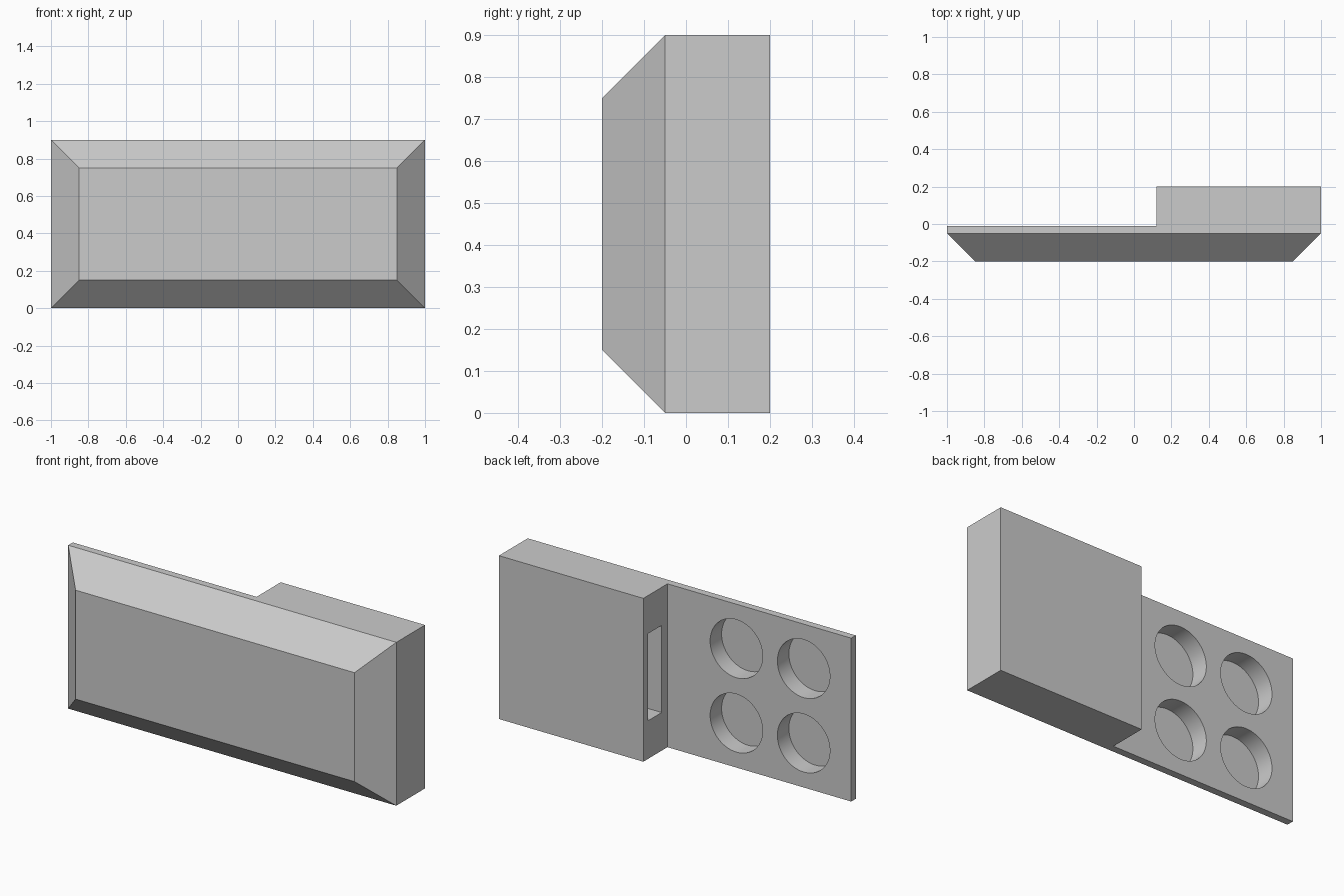
import bpy
import bmesh
import math
from mathutils import Matrix, Vector

cube = bpy.data.objects.get("Cube")
if cube:
    bpy.data.objects.remove(cube, do_unlink=True)

# Single grey plastic
GREY = (0.6, 0.6, 0.6, 1)
mat = bpy.data.materials.new("grey_plastic")
mat.use_nodes = True
mat.diffuse_color = GREY
mat.node_tree.nodes["Principled BSDF"].inputs["Base Color"].default_value = GREY


def make_object(name, bm):
    bmesh.ops.recalc_face_normals(bm, faces=bm.faces)
    mesh = bpy.data.meshes.new(name)
    bm.to_mesh(mesh)
    bm.free()
    mesh.materials.append(mat)
    obj = bpy.data.objects.new(name, mesh)
    bpy.context.collection.objects.link(obj)
    return obj


def box_cutter(name, low, high):
    bm = bmesh.new()
    low, high = Vector(low), Vector(high)
    size = Matrix.Diagonal((high - low).to_4d())
    size[3][3] = 1
    bmesh.ops.create_cube(bm, size=1, matrix=Matrix.Translation((low + high) / 2) @ size)
    return make_object(name, bm)


def round_cutter(name, x, z, radius, y_low, y_high):
    bm = bmesh.new()
    place = Matrix.Translation((x, (y_low + y_high) / 2, z)) @ Matrix.Rotation(math.pi / 2, 4, "X")
    bmesh.ops.create_cone(bm, cap_ends=True, segments=64, radius1=radius,
                          radius2=radius, depth=y_high - y_low, matrix=place)
    return make_object(name, bm)


def cut(target, cutter):
    cutter.hide_render = True
    mod = target.modifiers.new(cutter.name, "BOOLEAN")
    mod.operation = "DIFFERENCE"
    mod.solver = "EXACT"
    mod.object = cutter
    bpy.context.view_layer.objects.active = target
    bpy.ops.object.modifier_apply(modifier=mod.name)
    bpy.data.objects.remove(cutter, do_unlink=True)


# Body: rectangular block with a broad chamfer around the front
WIDTH, HEIGHT = 2, 0.9
bm = bmesh.new()
rings = []
for y, inset in ((-0.2, 0.15), (-0.05, 0), (0.2, 0)):
    right, top = WIDTH / 2 - inset, HEIGHT - inset
    corners = ((-right, inset), (right, inset), (right, top), (-right, top))
    rings.append([bm.verts.new((x, y, z)) for x, z in corners])
for a, b in zip(rings, rings[1:]):
    for i in range(4):
        j = (i + 1) % 4
        bm.faces.new((a[i], a[j], b[j], b[i]))
bm.faces.new(rings[0])
bm.faces.new(rings[-1])
body = make_object("housing_body", bm)

# Step that leaves a thin panel beside the thick block
PANEL_Y, BLOCK_X = -0.01, 0.12
cut(body, box_cutter("step_cutter", (-1.5, PANEL_Y, -0.5), (BLOCK_X, 0.5, 1.5)))

# Slot in the side of the thick block
cut(body, box_cutter("slot_cutter", (0, 0.04, 0.21), (0.72, 0.16, 0.69)))

# Four round pockets in the back of the panel
for x in (-0.71, -0.3):
    for z in (0.245, 0.655):
        cut(body, round_cutter("pocket_cutter", x, z, 0.16, PANEL_Y - 0.1, 0.1))

# Smooth pocket walls, crisp edges elsewhere
bpy.ops.object.select_all(action="DESELECT")
body.select_set(True)
bpy.context.view_layer.objects.active = body
bpy.ops.object.shade_smooth_by_angle(angle=math.radians(30))
